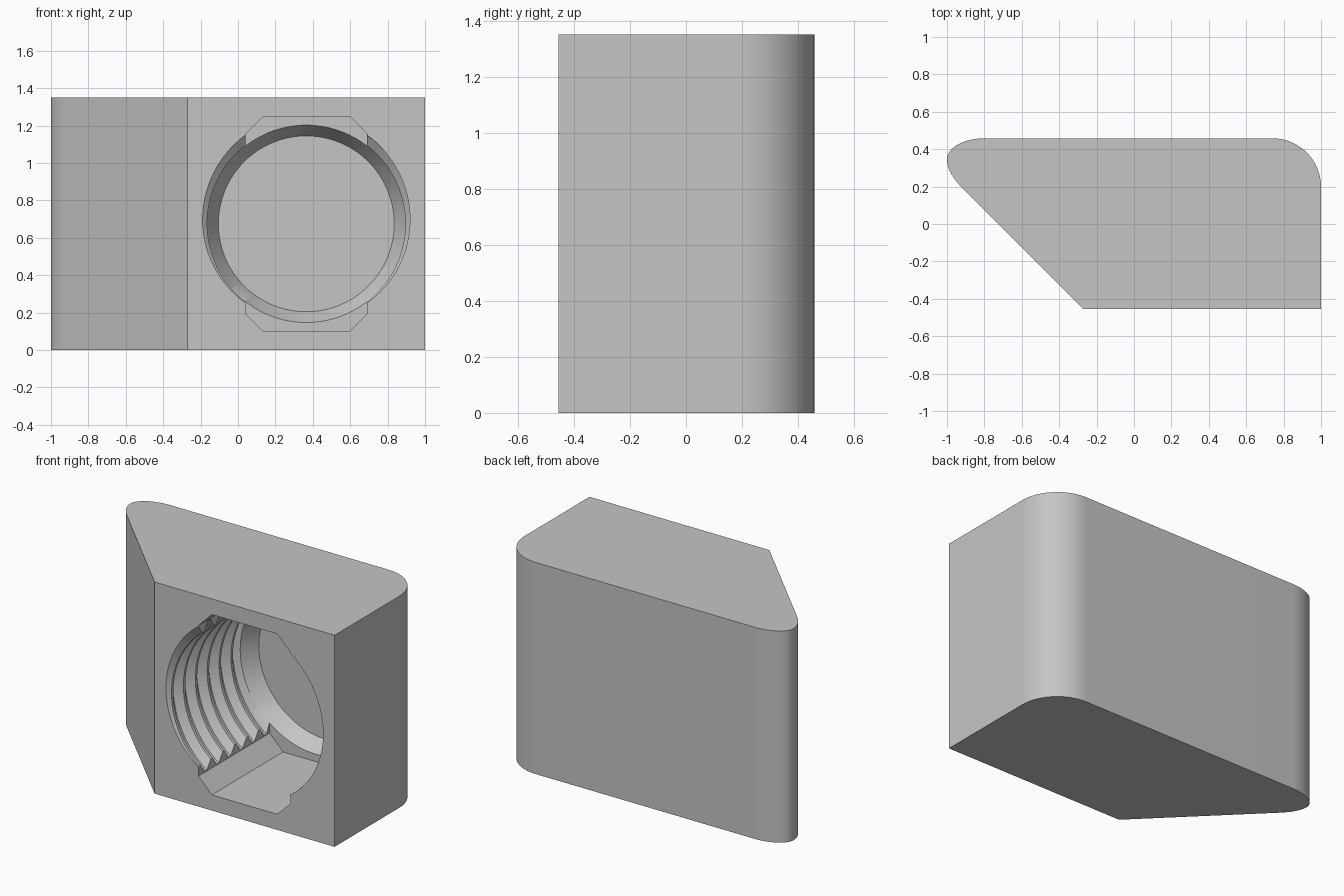
import bpy, bmesh
from math import cos, sin, pi, tau
from mathutils import Vector

cube = bpy.data.objects.get("Cube")
if cube:
    bpy.data.objects.remove(cube, do_unlink=True)

HEIGHT = 1.35
FRONT, BACK = -0.455, 0.458
HOLE_X, HOLE_Z = 0.365, HEIGHT / 2
CREST, ROOT, FLOOR_R = 0.53, 0.575, 0.47
PITCH, SEGMENTS = 0.12, 128
THREAD_START, THREAD_END, HOLE_END = -0.6, 0.258, 0.36
SLOT_END = 0.262


def add_object(name, bm):
    bmesh.ops.recalc_face_normals(bm, faces=bm.faces)
    mesh = bpy.data.meshes.new(name)
    bm.to_mesh(mesh)
    bm.free()
    obj = bpy.data.objects.new(name, mesh)
    bpy.context.collection.objects.link(obj)
    return obj


def prism(name, points, offset):
    """Extrude a closed outline of 3D points along an offset."""
    bm = bmesh.new()
    face = bm.faces.new([bm.verts.new(p) for p in points])
    extruded = bmesh.ops.extrude_face_region(bm, geom=[face], use_keep_orig=True)
    verts = [v for v in extruded["geom"] if isinstance(v, bmesh.types.BMVert)]
    bmesh.ops.translate(bm, verts=verts, vec=Vector(offset))
    return add_object(name, bm)


def quarter(cx, cy, rx, ry, start, steps=20):
    """Clockwise quarter ellipse."""
    angles = [start - pi / 2 * i / steps for i in range(steps + 1)]
    return [(cx + rx * cos(a), cy + ry * sin(a)) for a in angles]


# Block: slanted left side, rounded back corners
nose = []
a, b, c = Vector((-0.92, 0.195)), Vector((-1, 0.275)), Vector((-1, 0.345))
for i in range(12):
    t = i / 12
    nose.append(tuple(a * (1 - t) ** 2 + b * 2 * t * (1 - t) + c * t * t))
outline = [(1, FRONT), (-0.27, FRONT)] + nose
outline += quarter(-0.8, 0.345, 0.2, BACK - 0.345, pi)
outline += quarter(0.74, BACK - 0.26, 0.26, 0.26, pi / 2)
block = prism("threaded_block", [(x, y, 0) for x, y in outline], (0, 0, HEIGHT))

# Threaded hole cutter: helical rows, clamped at both ends, then a tapered end
profile = [(-0.08, CREST), (0.08, CREST), (0.4, ROOT), (0.6, ROOT)]
rows = [(turn + f, r) for turn in range(-2, 9) for f, r in profile]
bm = bmesh.new()
columns = []
for j in range(SEGMENTS + 1):
    angle = -pi / 2 + tau * j / SEGMENTS

    def ring_vert(r, y):
        return bm.verts.new((HOLE_X + r * cos(angle), y, HOLE_Z + r * sin(angle)))

    column = []
    for turns, r in rows:
        y = FRONT + PITCH * (turns - j / SEGMENTS)
        if not THREAD_START < y < THREAD_END:
            y, r = min(max(y, THREAD_START), THREAD_END), CREST
        column.append(ring_vert(r, y))
    column.append(ring_vert(FLOOR_R, HOLE_END))
    columns.append(column)
for left, right in zip(columns, columns[1:]):
    for k in range(len(left) - 1):
        bm.faces.new((left[k], right[k], right[k + 1], left[k + 1]))
bmesh.ops.remove_doubles(bm, verts=bm.verts, dist=0.00002)
bmesh.ops.holes_fill(bm, edges=[e for e in bm.edges if e.is_boundary], sides=0)
thread_cutter = add_object("thread_cutter", bm)

# Relief slots above and below the hole: one tall prism with chamfered corners
half_w, half_h, chamfer = 0.325, 0.575, 0.095
corner = [(half_w, half_h - chamfer), (half_w - chamfer, half_h)]
upper = corner + [(-x, z) for x, z in reversed(corner)]
slot = upper + [(-x, -z) for x, z in upper]
slot_cutter = prism("slot_cutter",
                    [(HOLE_X + x, THREAD_START, HOLE_Z + z) for x, z in slot],
                    (0, SLOT_END - THREAD_START, 0))

# Cut the hole and slots, then drop the cutters
bpy.ops.object.select_all(action="DESELECT")
bpy.context.view_layer.objects.active = block
block.select_set(True)
for cutter in (thread_cutter, slot_cutter):
    cutter.hide_render = True
    mod = block.modifiers.new(cutter.name, "BOOLEAN")
    mod.operation = "DIFFERENCE"
    mod.solver = "EXACT"
    mod.object = cutter
    bpy.ops.object.modifier_apply(modifier=mod.name)
    bpy.data.objects.remove(cutter, do_unlink=True)

# Plain grey finish, smooth curves with sharp edges
grey = bpy.data.materials.new("plain_grey")
grey.use_nodes = True
colour = (0.56, 0.56, 0.56, 1)
grey.diffuse_color = colour
grey.node_tree.nodes["Principled BSDF"].inputs["Base Color"].default_value = colour
block.data.materials.clear()
block.data.materials.append(grey)
bpy.ops.object.shade_smooth_by_angle(angle=pi / 6)
